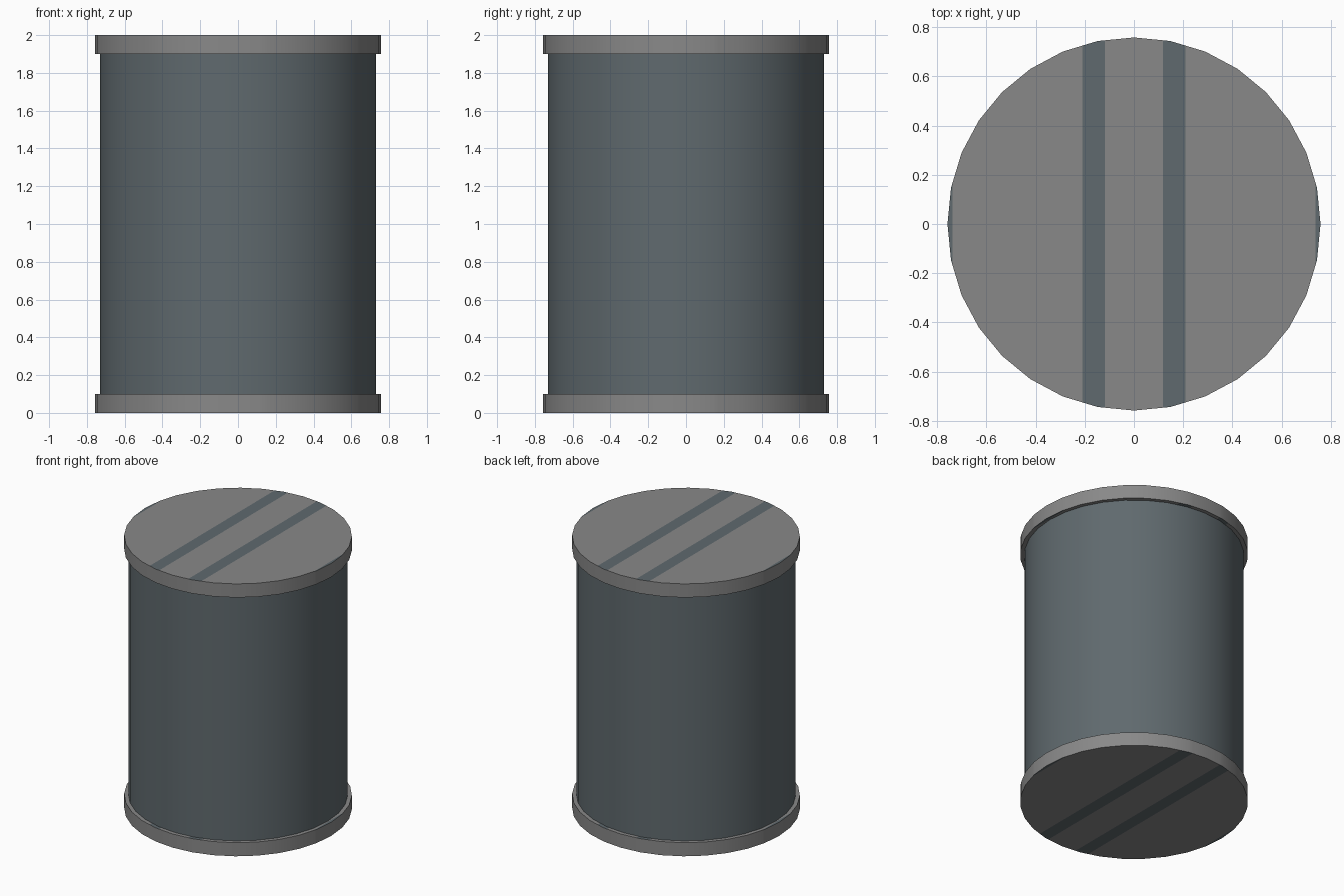
import bpy
import bmesh
from mathutils import Matrix, Vector

cube = bpy.data.objects.get("Cube")
if cube:
    bpy.data.objects.remove(cube, do_unlink=True)

SIDES = 32
HEIGHT = 2.0
CAP_RADIUS = 0.758
CAP_HEIGHT = 0.1
BODY_RADIUS = 0.73
STRIPE_IN, STRIPE_OUT, EDGE_SLIVER = 0.118, 0.21, 0.737


def make_material(name, color):
    mat = bpy.data.materials.new(name)
    mat.use_nodes = True
    mat.diffuse_color = color
    mat.node_tree.nodes["Principled BSDF"].inputs["Base Color"].default_value = color
    return mat


grey = make_material("warm_grey", (0.25, 0.25, 0.25, 1))
slate = make_material("slate_blue_grey", (0.116, 0.143, 0.156, 1))


def make_drum(name, radius, bottom, top, materials, striped=False):
    bm = bmesh.new()
    bmesh.ops.create_cone(
        bm, cap_ends=True, segments=SIDES, radius1=radius, radius2=radius,
        depth=top - bottom, matrix=Matrix.Translation((0, 0, (bottom + top) / 2)))
    if striped:
        # Cut the flat ends along the stripe borders, then colour the strips
        for x in (STRIPE_IN, STRIPE_OUT, EDGE_SLIVER):
            for side in (-1, 1):
                bmesh.ops.bisect_plane(
                    bm, geom=bm.verts[:] + bm.edges[:] + bm.faces[:],
                    plane_co=Vector((side * x, 0, 0)), plane_no=Vector((1, 0, 0)))
        bm.normal_update()
        for face in bm.faces:
            x = abs(face.calc_center_median().x)
            in_stripe = STRIPE_IN < x < STRIPE_OUT or x > EDGE_SLIVER
            if abs(face.normal.z) > 0.9 and in_stripe:
                face.material_index = 1
    mesh = bpy.data.meshes.new(name)
    bm.to_mesh(mesh)
    bm.free()
    for mat in materials:
        mesh.materials.append(mat)
    obj = bpy.data.objects.new(name, mesh)
    bpy.context.collection.objects.link(obj)
    bpy.ops.object.select_all(action="DESELECT")
    obj.select_set(True)
    bpy.context.view_layer.objects.active = obj
    bpy.ops.object.shade_smooth_by_angle()
    return obj


# Main barrel, seated inside both end caps
make_drum("barrel_body", BODY_RADIUS, CAP_HEIGHT / 2, HEIGHT - CAP_HEIGHT / 2, [slate])

# Wider end caps with two stripes across each flat face
make_drum("bottom_cap", CAP_RADIUS, 0, CAP_HEIGHT, [grey, slate], striped=True)
make_drum("top_cap", CAP_RADIUS, HEIGHT - CAP_HEIGHT, HEIGHT, [grey, slate], striped=True)
